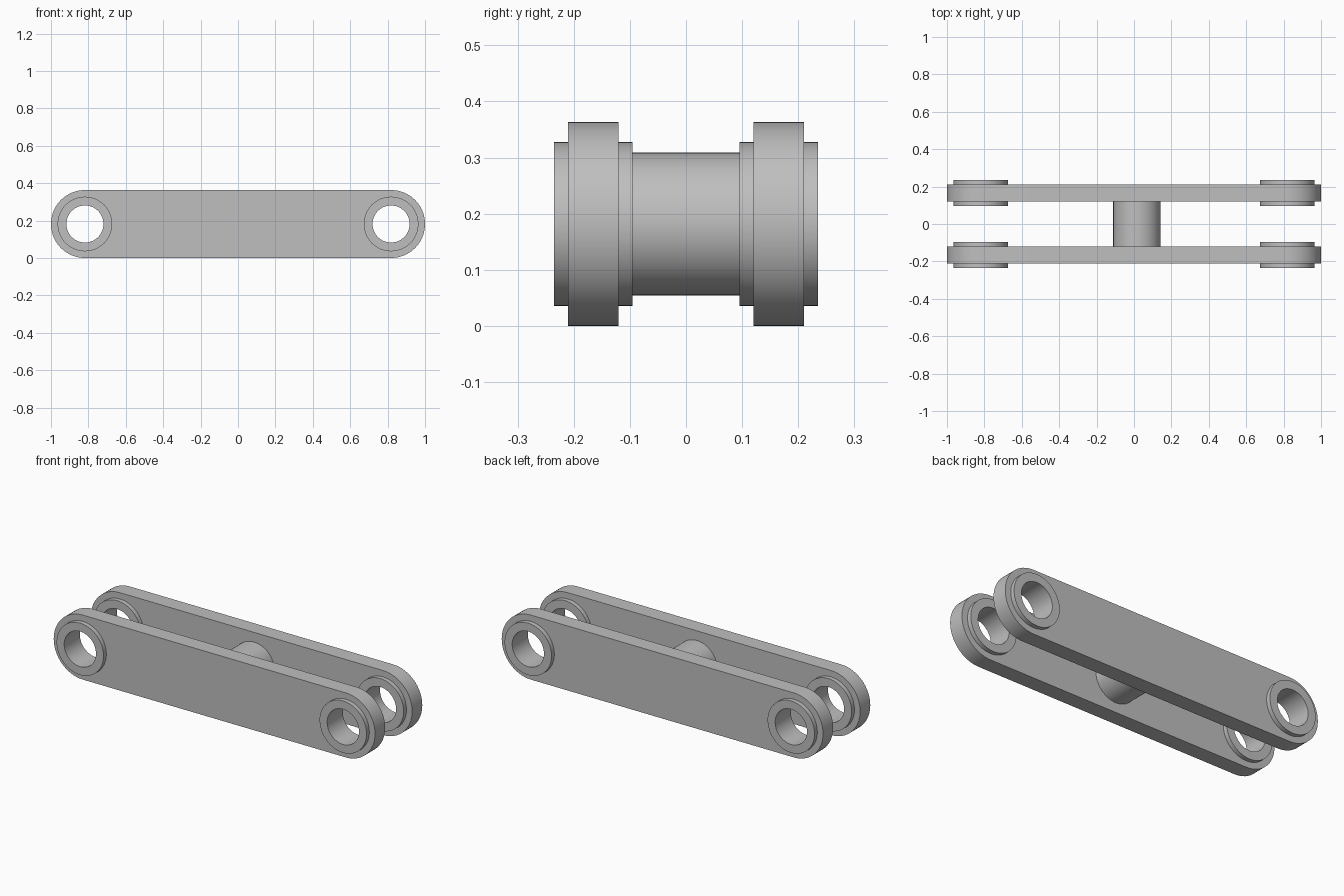
import bpy, bmesh
from math import cos, sin, pi, radians

cube = bpy.data.objects.get("Cube")
if cube:
    bpy.data.objects.remove(cube)

MID_Z = 0.1815      # height of the pin axis, also the rounded end radius
PIN_X = 1 - MID_Z   # distance of the bores from the centre
ARM_Y, ARM_T = 0.165, 0.09
BORE_R, COLLAR_R, COLLAR_T = 0.099, 0.146, 0.14
SEG = 64

grey = bpy.data.materials.new("plain grey")
grey.use_nodes = True
colour = (0.52, 0.52, 0.52, 1)
grey.diffuse_color = colour
grey.node_tree.nodes["Principled BSDF"].inputs["Base Color"].default_value = colour


def arc(cx, radius, start, sweep, count):
    return [(cx + radius * cos(start + sweep * i / count),
             MID_Z + radius * sin(start + sweep * i / count)) for i in range(count + 1)]


def circle(cx, radius):
    return arc(cx, radius, 0, 2 * pi, SEG)[:-1]


def plate(name, loops, y, thickness):
    """Extrude an outline, with any further loops as holes, along y."""
    curve = bpy.data.curves.new(name, "CURVE")
    curve.dimensions = "2D"
    curve.fill_mode = "BOTH"
    curve.extrude = thickness / 2
    for loop in loops:
        spline = curve.splines.new("POLY")
        spline.points.add(len(loop) - 1)
        for point, (x, z) in zip(spline.points, loop):
            point.co = (x, z, 0, 1)
        spline.use_cyclic_u = True
    temp = bpy.data.objects.new(name + "_outline", curve)
    bpy.context.collection.objects.link(temp)
    bpy.context.view_layer.update()
    mesh = bpy.data.meshes.new_from_object(temp.evaluated_get(bpy.context.evaluated_depsgraph_get()))
    bpy.data.objects.remove(temp)
    bpy.data.curves.remove(curve)

    # Stand the flat outline upright and weld its caps to its walls
    bm = bmesh.new()
    bm.from_mesh(mesh)
    for v in bm.verts:
        v.co = (v.co.x, y - v.co.z, v.co.y)
    bmesh.ops.remove_doubles(bm, verts=bm.verts, dist=0.0001)
    bmesh.ops.recalc_face_normals(bm, faces=bm.faces)
    bm.to_mesh(mesh)
    bm.free()
    mesh.name = name
    mesh.materials.clear()
    mesh.materials.append(grey)
    obj = bpy.data.objects.new(name, mesh)
    bpy.context.collection.objects.link(obj)
    bpy.ops.object.select_all(action="DESELECT")
    obj.select_set(True)
    bpy.context.view_layer.objects.active = obj
    bpy.ops.object.shade_smooth_by_angle(angle=radians(30))
    return obj


# Two round-ended arms with a bored collar at each end
stadium = arc(PIN_X, MID_Z, -pi / 2, pi, SEG // 2) + arc(-PIN_X, MID_Z, pi / 2, pi, SEG // 2)
seat_r = (BORE_R + COLLAR_R) / 2
for side, sy in (("front", -1), ("back", 1)):
    plate(side + "_arm", [stadium, circle(PIN_X, seat_r), circle(-PIN_X, seat_r)], sy * ARM_Y, ARM_T)
    for end, sx in (("left", 1), ("right", -1)):
        plate(f"{side}_{end}_collar", [circle(sx * PIN_X, COLLAR_R), circle(sx * PIN_X, BORE_R)],
              sy * ARM_Y, COLLAR_T)

# Round spacer joining the arms, slightly off centre
plate("spacer", [circle(0.016, 0.127)], 0, 0.25)
